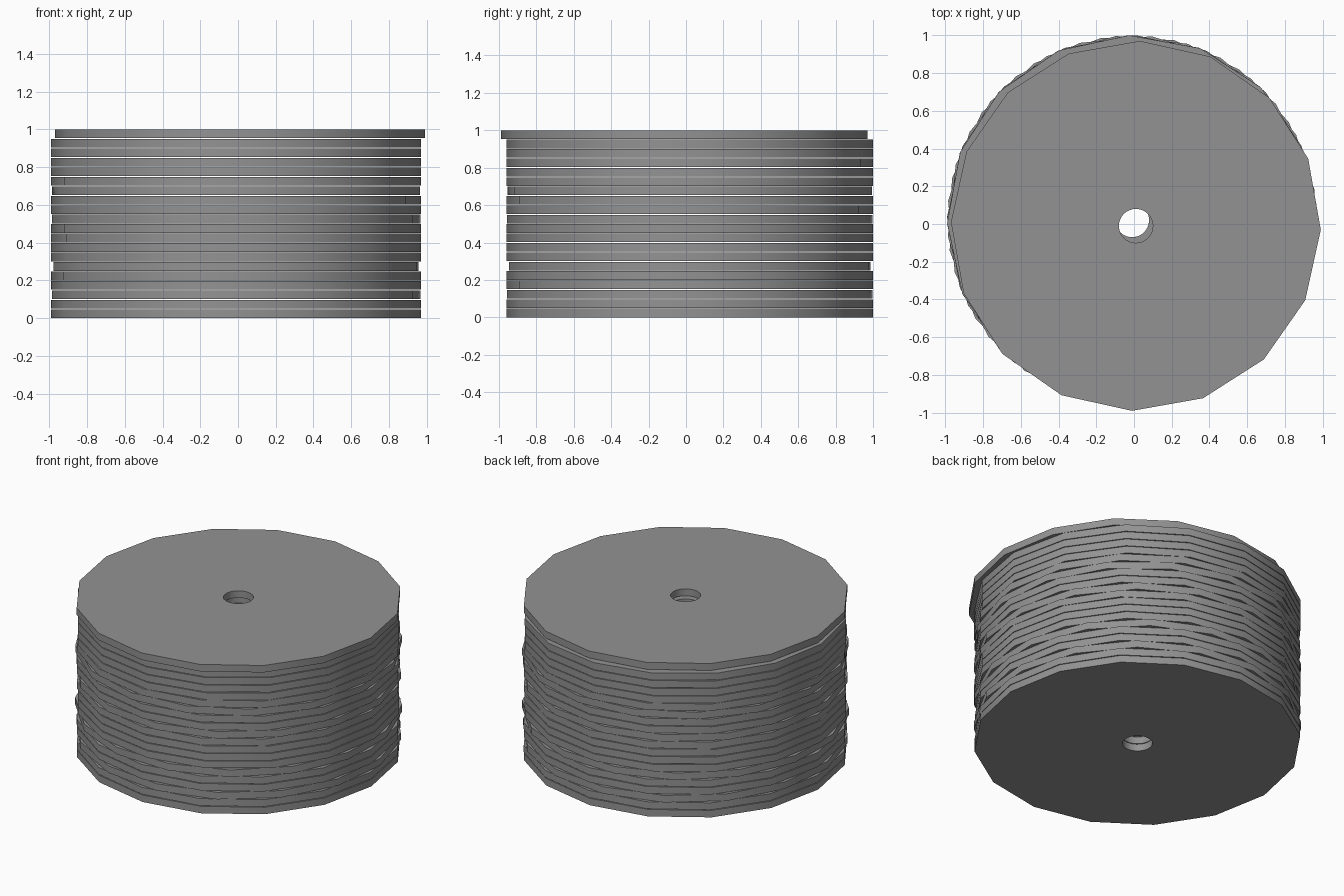
import bpy, bmesh, math, random

if "Cube" in bpy.data.objects:
    bpy.data.objects.remove(bpy.data.objects["Cube"])

random.seed(4)
N, H, R, HOLE, SIDES = 20, 0.046, 0.98, 0.09, 16
STEP = (1.0 - H) / (N - 1)

grey = bpy.data.materials.new("mid grey")
grey.diffuse_color = (0.29, 0.29, 0.29, 1)
grey.use_nodes = True
grey.node_tree.nodes["Principled BSDF"].inputs["Base Color"].default_value = grey.diffuse_color


# Flat ring with a 16-sided rim and a round centre hole
def disc(name, x, y, z, turn):
    bm = bmesh.new()
    k = 2  # hole points per rim side
    outer, inner = [], []
    for zz in (0, H):
        outer.append([bm.verts.new((R * math.cos(2 * math.pi * i / SIDES),
                                    R * math.sin(2 * math.pi * i / SIDES), zz))
                      for i in range(SIDES)])
        inner.append([bm.verts.new((HOLE * math.cos(2 * math.pi * i / (SIDES * k)),
                                    HOLE * math.sin(2 * math.pi * i / (SIDES * k)), zz))
                      for i in range(SIDES * k)])
    m = SIDES * k
    for i in range(SIDES):
        j = (i + 1) % SIDES
        bm.faces.new((outer[0][i], outer[0][j], outer[1][j], outer[1][i]))
        for lv in (0, 1):
            arc = [inner[lv][(i * k + s) % m] for s in range(k, -1, -1)]
            bm.faces.new([outer[lv][i], outer[lv][j]] + arc)
    for i in range(m):
        j = (i + 1) % m
        bm.faces.new((inner[0][j], inner[0][i], inner[1][i], inner[1][j]))
    bmesh.ops.recalc_face_normals(bm, faces=bm.faces)
    me = bpy.data.meshes.new(name)
    bm.to_mesh(me)
    bm.free()
    me.materials.append(grey)
    ob = bpy.data.objects.new(name, me)
    ob.location = (x, y, z)
    ob.rotation_euler.z = math.radians(turn)
    bpy.context.collection.objects.link(ob)
    bpy.ops.object.select_all(action='DESELECT')
    ob.select_set(True)
    bpy.context.view_layer.objects.active = ob
    bpy.ops.object.shade_smooth_by_angle(angle=math.radians(30))


# Stack of discs, a few twisted further, the top one slipped sideways
twists = {2: 5, 5: 9.5, 10: 5, 13: -6}
for n in range(N - 1):
    disc(f"disc_{n + 1}", -0.01, 0.02, n * STEP, twists.get(n, random.uniform(-1.5, 1.5)))
disc("top_disc", 0.01, -0.01, 1 - H, -1.2)
